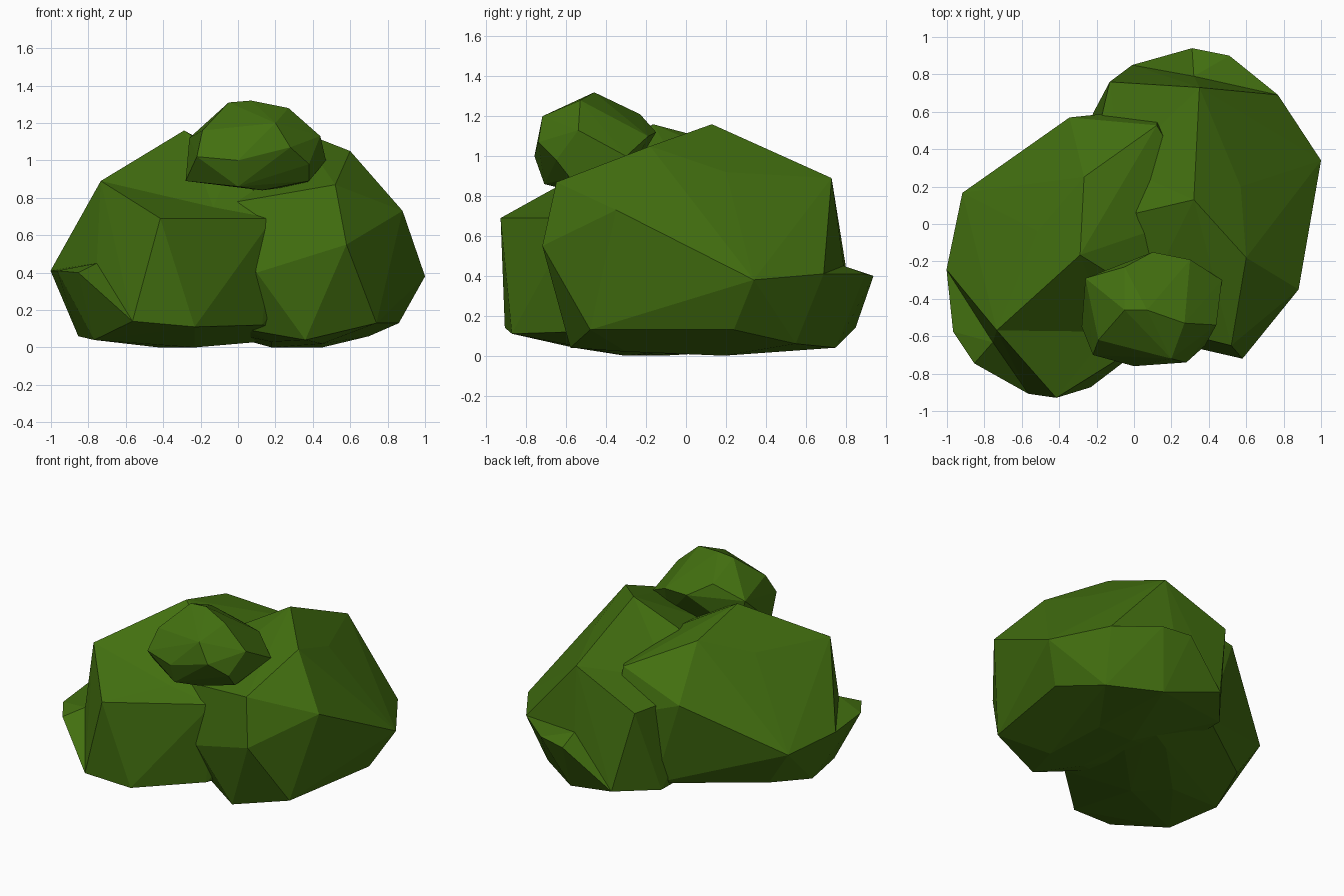
import bpy
import bmesh
from math import radians
from mathutils import Matrix, Vector

default_cube = bpy.data.objects.get("Cube")
if default_cube:
    bpy.data.objects.remove(default_cube, do_unlink=True)


def make_material(name, colour):
    material = bpy.data.materials.new(name)
    material.use_nodes = True
    material.diffuse_color = colour
    shader = next(node for node in material.node_tree.nodes
                  if node.type == "BSDF_PRINCIPLED")
    shader.inputs["Base Color"].default_value = colour
    shader.inputs["Roughness"].default_value = 0.9
    return material


def press_dent(part, corners, bottom):
    """Merge the faces spanning the corners and push their middle inwards."""
    def is_corner(vert):
        return any((vert.co - Vector(c)).length < 0.001 for c in corners)

    patch = [f for f in part.faces if all(is_corner(v) for v in f.verts)]
    if len(patch) > 1:
        patch = bmesh.ops.dissolve_faces(part, faces=patch)["region"]
    if patch:
        middle = bmesh.ops.poke(part, faces=patch)["verts"]
        for vert in middle:
            vert.co = Vector(bottom)


def add_hull(mesh_builder, points, dents):
    """Wrap one faceted skin around the given corners, then dent it."""
    part = bmesh.new()
    for point in points:
        part.verts.new(Vector(point))
    result = bmesh.ops.convex_hull(part, input=list(part.verts))
    unused = set(result["geom_interior"]) | set(result["geom_unused"])
    loose = [item for item in unused if isinstance(item, bmesh.types.BMVert)]
    bmesh.ops.delete(part, geom=loose, context="VERTS")
    for corners, bottom in dents:
        press_dent(part, corners, bottom)
    bmesh.ops.recalc_face_normals(part, faces=list(part.faces))
    temporary = bpy.data.meshes.new("temporary_hull")
    part.to_mesh(temporary)
    part.free()
    mesh_builder.from_mesh(temporary)
    bpy.data.meshes.remove(temporary)


def make_clump(name, hulls, material):
    """Build a flat-shaded foliage clump from one or more hulls."""
    builder = bmesh.new()
    for points, dents in hulls:
        add_hull(builder, points, dents)
    for face in builder.faces:
        face.smooth = False
    mesh = bpy.data.meshes.new(name)
    builder.to_mesh(mesh)
    builder.free()
    mesh.materials.append(material)
    clump = bpy.data.objects.new(name, mesh)
    bpy.context.collection.objects.link(clump)
    return clump


leaf_green = make_material("leaf_green", (0.055, 0.16, 0.005, 1))

# Corners shared by the large clump and its low back ledge
shared = [(.32, .79, .45), (.77, .69, .41), (-.01, .85, .14),
          (.38, .75, .04), (.7, .55, .06)]

# Large clump: crown, shoulders, lower ring, underside
peak = (.32, .13, 1.16)
ridge = (.27, .4, 1.05)
back_crown = (.35, .73, .89)
back_shoulder = (-.13, .76, .69)
inner_shoulder = (-.29, .07, .69)
inner_crown = (.02, .06, .99)
crown = [peak, ridge, back_crown, inner_crown, (.6, -.18, 1.05),
         (.57, .2, .92), (.52, -.65, .87)]
shoulders = [back_shoulder, inner_shoulder, (.81, -.27, .78),
             (.88, -.35, .73), (.58, -.72, .55), (1, .34, .38),
             (.1, -.61, .4), (0, -.52, .78), (-.25, -.3, .5)]
lower_ring = [(.86, .24, .13), (.74, -.48, .13), (.36, -.58, .04),
              (-.22, .59, .11), (-.24, .1, .12), (.02, -.4, .1)]
underside = [(.45, .19, 0), (.18, .19, 0), (.18, -.3, .03), (.45, -.3, .02)]
body = crown + shoulders + lower_ring + underside + shared

# Hollow between the crown and the back shoulder
hollow = ([peak, ridge, back_crown, back_shoulder, inner_shoulder,
           inner_crown], (-.08, .31, .75))

# Low ledge that juts out behind the body
ledge = shared + [(.31, .94, .4), (.51, .9, .41)]

east_clump = make_clump("large_clump_east",
                        [(body, [hollow]), (ledge, [])], leaf_green)

# The second large clump is the same form, turned on the spot
west_clump = bpy.data.objects.new("large_clump_west", east_clump.data)
bpy.context.collection.objects.link(west_clump)
west_clump.matrix_world = (Matrix.Translation((.03, -.3, 0))
                           @ Matrix.Rotation(radians(135), 4, "Z"))

# Small clump resting on top
cap = [(.07, -.46, 1.32), (-.05, -.46, 1.31), (.27, -.53, 1.28),
       (.2, -.72, 1.2), (-.05, -.23, 1.21), (-.19, -.62, 1.16)]
rim = [(.44, -.54, 1.13), (.47, -.3, 1), (.3, -.19, 1.1), (.28, -.74, 1.07),
       (.1, -.15, 1.12), (-.26, -.29, 1.12), (-.22, -.7, 1.02),
       (0, -.76, 1), (.38, -.65, .98)]
base = [(-.28, -.55, .89), (0, -.71, .86), (.13, -.63, .84),
        (.38, -.58, .89), (.35, -.3, .87), (-.2, -.3, .88)]
make_clump("small_top_clump", [(cap + rim + base, [])], leaf_green)
